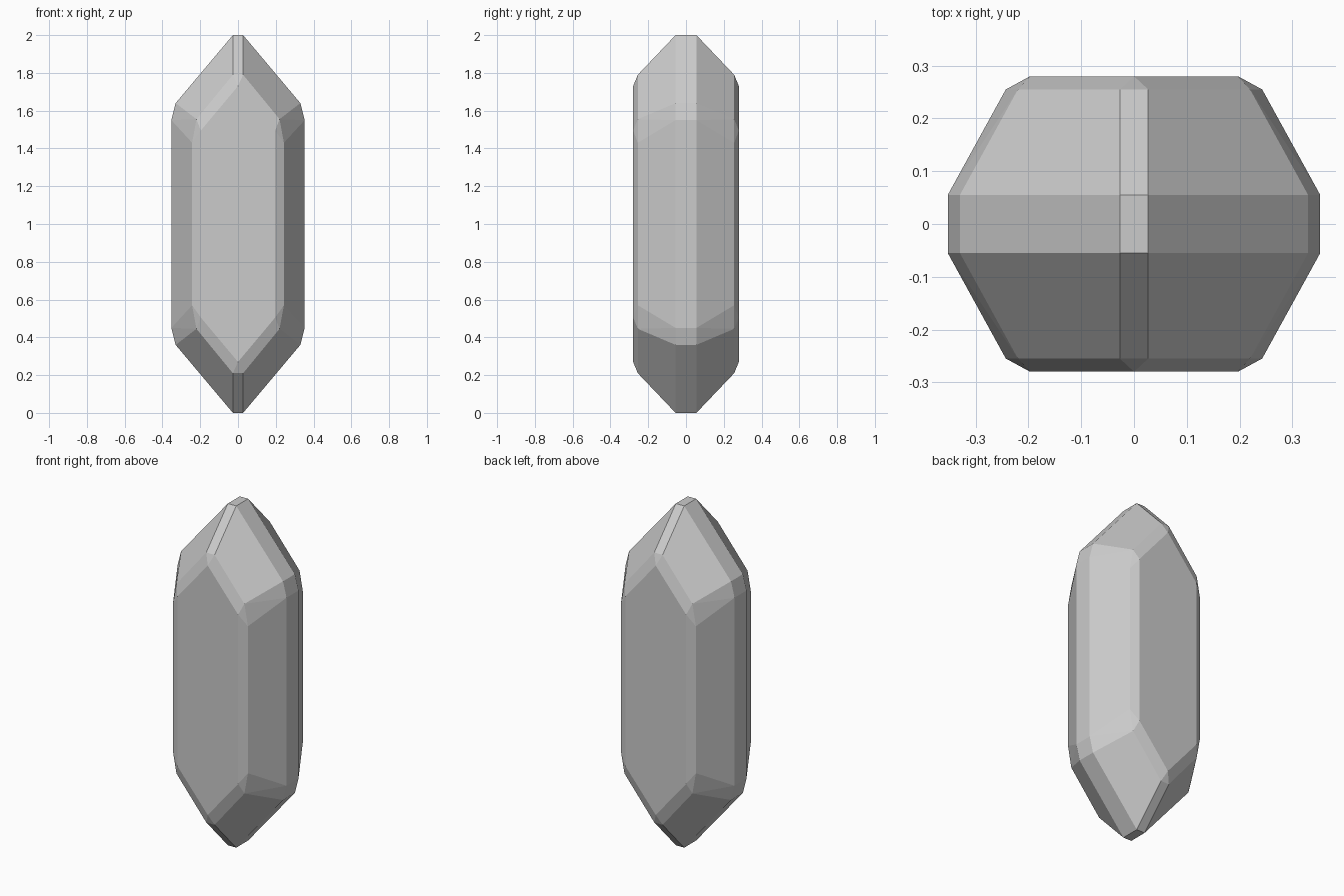
import bpy
import bmesh
from math import radians

if "Cube" in bpy.data.objects:
    bpy.data.objects.remove(bpy.data.objects["Cube"])

# Corner points of one eighth of the crystal: x, y, height above the middle
CORNERS = [
    (0.027, 0.055, 1.00),   # tip ridge
    (0.027, 0.255, 0.79),   # ridge end
    (0.000, 0.280, 0.73),   # peak of the broad face
    (0.197, 0.280, 0.495),  # shoulder of the broad face
    (0.220, 0.255, 0.555),  # bevel around the shoulder
    (0.243, 0.255, 0.43),
    (0.330, 0.055, 0.64),   # side shoulder
    (0.353, 0.055, 0.55),
]

# Mirror the corners across all three axes
points = {
    (x * sx, y * sy, 1 + z * sz)
    for x, y, z in CORNERS
    for sx in (-1, 1) for sy in (-1, 1) for sz in (-1, 1)
}

# Wrap the corners in flat facets
bm = bmesh.new()
for p in sorted(points):
    bm.verts.new(p)
bmesh.ops.convex_hull(bm, input=bm.verts[:])
bmesh.ops.dissolve_limit(bm, angle_limit=radians(2), verts=bm.verts[:], edges=bm.edges[:])
bmesh.ops.recalc_face_normals(bm, faces=bm.faces[:])

mesh = bpy.data.meshes.new("crystal")
bm.to_mesh(mesh)
bm.free()
crystal = bpy.data.objects.new("crystal", mesh)
bpy.context.collection.objects.link(crystal)
